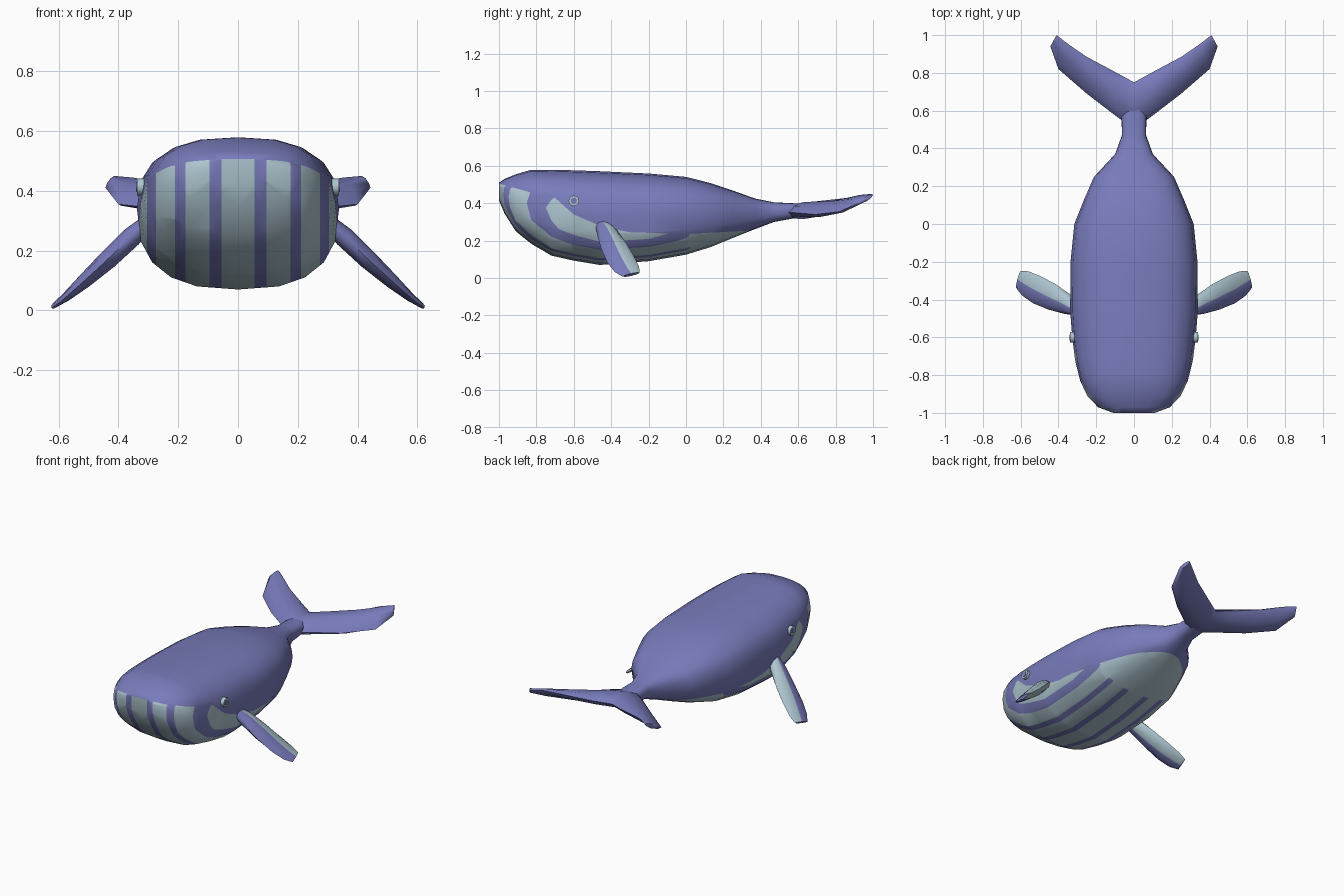
import bpy, bmesh, math
from mathutils import Vector

if "Cube" in bpy.data.objects:
    bpy.data.objects.remove(bpy.data.objects["Cube"])


def material(name, rgb):
    m = bpy.data.materials.new(name)
    m.use_nodes = True
    m.diffuse_color = (*rgb, 1)
    m.node_tree.nodes["Principled BSDF"].inputs["Base Color"].default_value = (*rgb, 1)
    return m


BLUE = material("violet blue skin", (0.19, 0.20, 0.50))
PALE = material("pale grey belly", (0.42, 0.56, 0.63))


def loft(rings, pale_rule=None):
    """Skin closed rings of points, closing both ends with a cap."""
    bm = bmesh.new()
    vs = [[bm.verts.new(p) for p in r] for r in rings]
    n = len(vs[0])
    for a, b in zip(vs, vs[1:]):
        for i in range(n):
            j = (i + 1) % n
            f = bm.faces.new((a[i], a[j], b[j], b[i]))
            f.material_index = int(bool(pale_rule and pale_rule(i)))
    bm.faces.new(vs[0])
    bm.faces.new(vs[-1])
    bmesh.ops.recalc_face_normals(bm, faces=bm.faces)
    return bm


def finish(bm, name, angle=70):
    me = bpy.data.meshes.new(name)
    bm.to_mesh(me)
    bm.free()
    me.materials.append(BLUE)
    me.materials.append(PALE)
    ob = bpy.data.objects.new(name, me)
    bpy.context.collection.objects.link(ob)
    bpy.ops.object.select_all(action='DESELECT')
    ob.select_set(True)
    bpy.context.view_layer.objects.active = ob
    bpy.ops.object.shade_smooth_by_angle(angle=math.radians(angle))
    return ob


def cut(bm, faces, co, no):
    """Split the given faces along a plane."""
    faces = list(faces)
    geom = faces + list({e for f in faces for e in f.edges}) + list({v for f in faces for v in f.verts})
    bmesh.ops.bisect_plane(bm, geom=geom, dist=1e-5, plane_co=co, plane_no=no)


# Body: squarish oval sections (y, half width, bottom z, top z)
SECTIONS = [
    (-1.00, 0.110, 0.415, 0.510), (-0.97, 0.190, 0.345, 0.530), (-0.91, 0.247, 0.250, 0.555),
    (-0.83, 0.285, 0.185, 0.578), (-0.72, 0.312, 0.120, 0.579), (-0.60, 0.327, 0.093, 0.576),
    (-0.46, 0.338, 0.070, 0.571), (-0.20, 0.336, 0.090, 0.559), (0.00, 0.316, 0.125, 0.541),
    (0.13, 0.264, 0.165, 0.508), (0.25, 0.212, 0.214, 0.468), (0.37, 0.100, 0.262, 0.425),
    (0.47, 0.064, 0.300, 0.405), (0.57, 0.066, 0.318, 0.400), (0.66, 0.030, 0.335, 0.395)]
SIDES = 20


def power(v, e):
    return math.copysign(abs(v) ** e, v) if abs(v) > 1e-6 else 0.0


def body_ring(y, w, lo, hi):
    mid = lo + 0.54 * (hi - lo)
    pts = []
    for i in range(SIDES):
        a = 2 * math.pi * i / SIDES
        s = power(math.sin(a), 2 / 2.6)
        pts.append((w * power(math.cos(a), 2 / 2.6), y, mid + s * (hi - mid if s > 0 else mid - lo)))
    return pts


body = loft([body_ring(*s) for s in SECTIONS])

# Upper edge of the pale belly as seen from the side (y, z)
EDGE = [(-1.05, 0.520), (-0.787, 0.445), (-0.707, 0.435), (-0.60, 0.340),
        (-0.45, 0.275), (-0.30, 0.245), (0.00, 0.235), (0.45, 0.260)]
STRIPES = [(0.055, 0.095), (0.175, 0.210), (0.275, 0.305)]
STRIPE_END = 0.02


def below_edge(f):
    c = f.calc_center_median()
    for (y0, z0), (y1, z1) in zip(EDGE, EDGE[1:]):
        if y0 <= c.y <= y1:
            return c.z < z0 + (z1 - z0) * (c.y - y0) / (y1 - y0)
    return False


for y, _ in EDGE[1:]:
    cut(body, body.faces, (0, y, 0), (0, 1, 0))
for (y0, z0), (y1, z1) in zip(EDGE, EDGE[1:]):
    span = [f for f in body.faces if y0 < f.calc_center_median().y < y1]
    cut(body, span, (0, y0, z0), (0, z0 - z1, y1 - y0))

# Throat grooves: lengthwise stripes in the pale area
cut(body, [f for f in body.faces if below_edge(f)], (0, STRIPE_END, 0), (0, 1, 0))
for pair in STRIPES:
    for x in pair:
        for s in (1, -1):
            faces = [f for f in body.faces if below_edge(f) and f.calc_center_median().y < STRIPE_END]
            cut(body, faces, (s * x, 0, 0), (1, 0, 0))
for f in body.faces:
    c = f.calc_center_median()
    groove = c.y < STRIPE_END and any(a < abs(c.x) < b for a, b in STRIPES)
    f.material_index = int(below_edge(f) and not groove)
finish(body, "body", 80)


def blade_ring(center, half, up, side=1, count=8):
    """Flat oval: half is the half chord, up the half thickness."""
    pts = []
    for i in range(count):
        a = 2 * math.pi * i / count
        p = Vector(center) + Vector(half) * math.cos(a) + Vector(up) * math.sin(a)
        pts.append((p.x * side, p.y, p.z))
    return pts


# Tail flukes: leading point, trailing point, half thickness
FLUKE = [((0.00, 0.50, 0.350), (0.00, 0.75, 0.370), 0.045),
         ((0.10, 0.575, 0.350), (0.10, 0.805, 0.385), 0.042),
         ((0.25, 0.69, 0.340), (0.25, 0.885, 0.415), 0.034),
         ((0.40, 0.82, 0.355), (0.345, 0.95, 0.440), 0.024),
         ((0.443, 0.94, 0.410), (0.41, 1.00, 0.445), 0.014)]


def fluke_ring(lead, trail, h, side):
    a, b = Vector(lead), Vector(trail)
    return blade_ring((a + b) / 2, (b - a) / 2, (0, 0, h), side)


rings = [fluke_ring(*r, -1) for r in reversed(FLUKE[1:])] + [fluke_ring(*r, 1) for r in FLUKE]
finish(loft(rings), "tail_flukes")

# Flippers: centre, half chord, half thickness; trailing half is pale
FLIPPER = [((0.285, -0.463, 0.308), 0.025, 0.025), ((0.355, -0.423, 0.246), 0.056, 0.034),
           ((0.435, -0.385, 0.170), 0.072, 0.032), ((0.515, -0.348, 0.097), 0.076, 0.024),
           ((0.575, -0.315, 0.045), 0.068, 0.015), ((0.612, -0.293, 0.018), 0.048, 0.009)]
CHORD = Vector((-0.25, 0.945, 0.21))
NORMAL = Vector((0.646, 0, 0.763))

for side, label in ((1, "left"), (-1, "right")):
    rings = [blade_ring(c, CHORD * w, NORMAL * h, side) for c, w, h in FLIPPER]
    finish(loft(rings, lambda i: i in (0, 1, 6, 7)), label + "_flipper")

    # Eyes: pale ring with a blue centre
    for part, radius, x, index in (("eye_ring", 0.028, 0.323, 1), ("eye_center", 0.016, 0.326, 0)):
        bm = bmesh.new()
        bmesh.ops.create_cone(bm, cap_ends=True, segments=12, radius1=radius, radius2=radius, depth=0.03)
        for v in bm.verts:
            v.co = Vector((side * (x + v.co.z), -0.60 + v.co.x, 0.413 + v.co.y))
        bmesh.ops.recalc_face_normals(bm, faces=bm.faces)
        for f in bm.faces:
            f.material_index = index
        finish(bm, label + "_" + part, 40)
